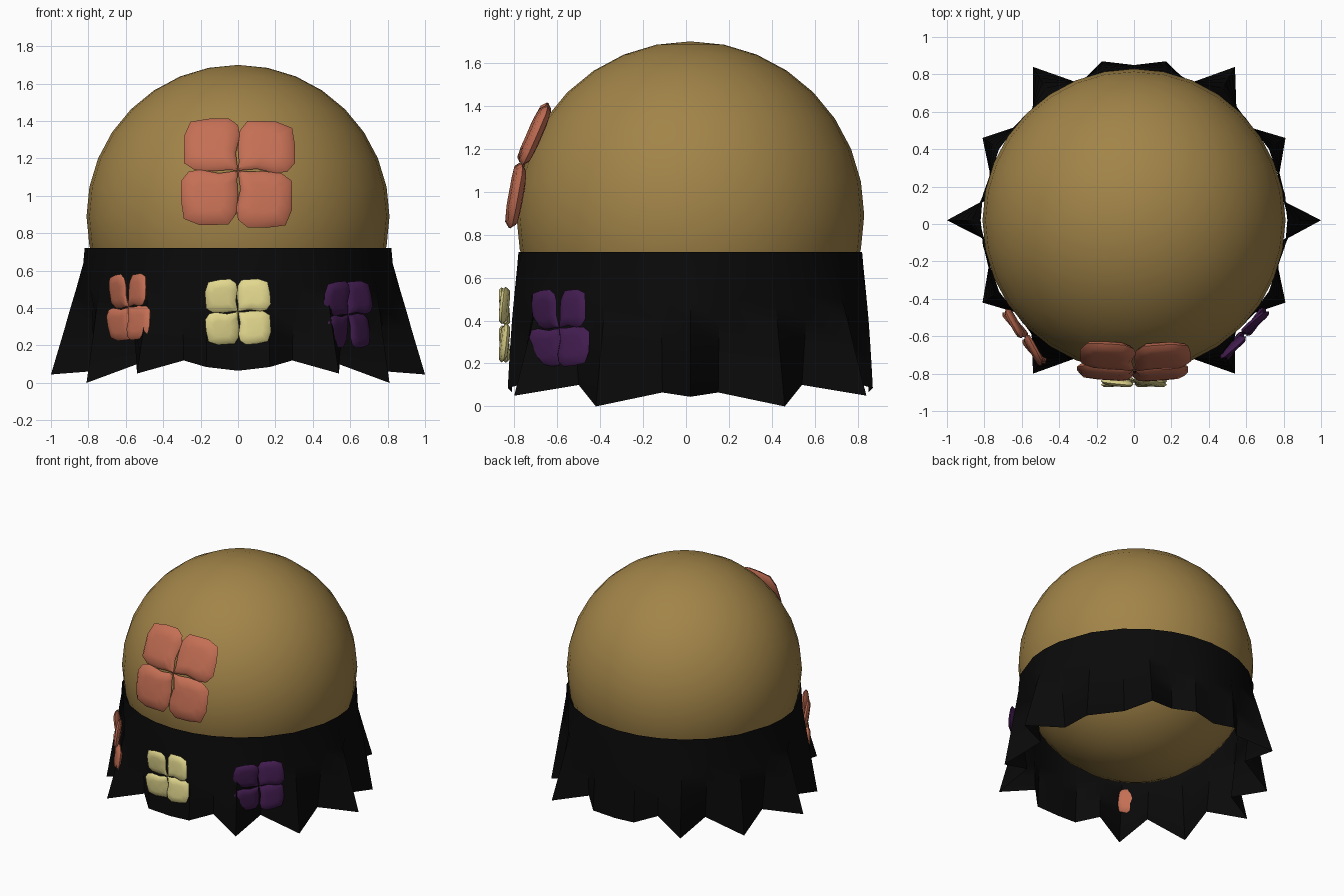
import bpy, bmesh, math
from mathutils import Vector

if "Cube" in bpy.data.objects:
    bpy.data.objects.remove(bpy.data.objects["Cube"])

CY = 0.02  # centre of ball and cloth in y


def material(name, rgb):
    m = bpy.data.materials.new(name)
    m.diffuse_color = (*rgb, 1)
    m.use_nodes = True
    m.node_tree.nodes["Principled BSDF"].inputs["Base Color"].default_value = m.diffuse_color
    return m


BROWN = material("brown", (0.36, 0.23, 0.065))
BLACK = material("black", (0.003, 0.003, 0.003))
CORAL = material("coral", (0.56, 0.16, 0.09))
YELLOW = material("yellow", (0.76, 0.68, 0.27))
PURPLE = material("purple", (0.055, 0.012, 0.08))


def finish(bm, name, mat, angle):
    bmesh.ops.recalc_face_normals(bm, faces=bm.faces)
    me = bpy.data.meshes.new(name)
    bm.to_mesh(me)
    bm.free()
    ob = bpy.data.objects.new(name, me)
    bpy.context.collection.objects.link(ob)
    me.materials.append(mat)
    bpy.ops.object.select_all(action='DESELECT')
    ob.select_set(True)
    bpy.context.view_layer.objects.active = ob
    bpy.ops.object.shade_smooth_by_angle(angle=math.radians(angle))
    return ob


def bridge(bm, a, b):
    n = len(a)
    for i in range(n):
        j = (i + 1) % n
        bm.faces.new((a[i], a[j], b[j], b[i]))


# ball
bm = bmesh.new()
bmesh.ops.create_uvsphere(bm, u_segments=32, v_segments=16, radius=0.81)
bmesh.ops.translate(bm, verts=bm.verts, vec=(0, CY, 0.89))
finish(bm, "ball", BROWN, 60)

# ragged cloth: quarter of the hem (x, y, z, flare speed), mirrored to a full ring
quarter = [(1.0, 0, .045, 1), (.745, .13, .065, 1), (.81, .44, 0, 1),
           (.54, .52, .10, 1), (.54, .82, .05, 1), (.29, .73, .12, 1),
           (.17, .85, .085, .45), (0, .83, .065, .45)]
half = quarter + [(-x, y, z, e) for x, y, z, e in quarter[-2::-1]]
hem = half + [(x, -y, z, e) for x, y, z, e in half[-2:0:-1]]
bm = bmesh.new()
rings = []
for t, w in [(0, 0), (.12, .04), (.33, .26), (.5, .45), (.66, .62), (.83, .81), (1, 1)]:
    ring = []
    for x, y, z, e in hem:
        d = Vector((x, y)).normalized()
        k = w ** e
        ring.append(bm.verts.new((d.x * .82 * (1 - k) + x * k,
                                  d.y * .80 * (1 - k) + y * k + CY,
                                  .72 * (1 - t) + z * t)))
    rings.append(ring)
for a, b in zip(rings, rings[1:]):
    bridge(bm, a, b)
finish(bm, "cloth_band", BLACK, 40)

# petal outline in one quadrant, inner corner at the flower centre
PETAL = [(0, 0), (.10, .012), (.2, -.01), (.26, 0), (.30, .05), (.30, .15),
         (.285, .25), (.2, .285), (.05, .285), (.01, .23), (0, .13), (.005, .05)]


def flower(name, mat, centre, radius, yaw, tilt, half_thick, spin, curl, twist):
    yaw, tilt, spin = (math.radians(a) for a in (yaw, tilt, spin))
    n = Vector((math.sin(yaw) * math.cos(tilt), -math.cos(yaw) * math.cos(tilt), math.sin(tilt)))
    u = Vector((math.cos(yaw), math.sin(yaw), 0))
    v = n.cross(u)
    s = radius / .30
    bm = bmesh.new()
    for q in range(4):
        a = spin + q * math.pi / 2
        c, sn = math.cos(a), math.sin(a)

        def vert(px, py, h):
            px, py = px * s, py * s
            lu, lv = c * px - sn * py, sn * px + c * py
            h += twist * (px - py) - curl * (abs(lv) + .6 * abs(lu))
            return bm.verts.new(Vector(centre) + u * lu + v * lv + n * h)

        # pillow shape: back centre, rings, front centre
        layers = []
        for f, h in [(.5, -1), (.85, -.75), (1, 0), (.85, .75), (.5, 1)]:
            layers.append([vert(.15 + (x - .15) * f, .145 + (y - .145) * f, h * half_thick)
                           for x, y in PETAL])
        for p, r in zip(layers, layers[1:]):
            bridge(bm, p, r)
        for ring, h in ((layers[0], -1), (layers[-1], 1)):
            mid = vert(.15, .145, h * half_thick)
            for i in range(len(ring)):
                bm.faces.new((ring[i], ring[(i + 1) % len(ring)], mid))
    finish(bm, name, mat, 50)


# flowers
flower("large_flower", CORAL, (0, -.775, 1.135), .305, 0, 17, .03, 0, .12, 0)
flower("left_flower", CORAL, (-.585, -.605, .405), .18, -54, 0, .018, 5, 0, .12)
flower("middle_flower", YELLOW, (0, -.845, .38), .178, 0, 0, .018, 4, 0, .1)
flower("right_flower", PURPLE, (.588, -.59, .365), .182, 48, 0, .018, 4, 0, .12)
